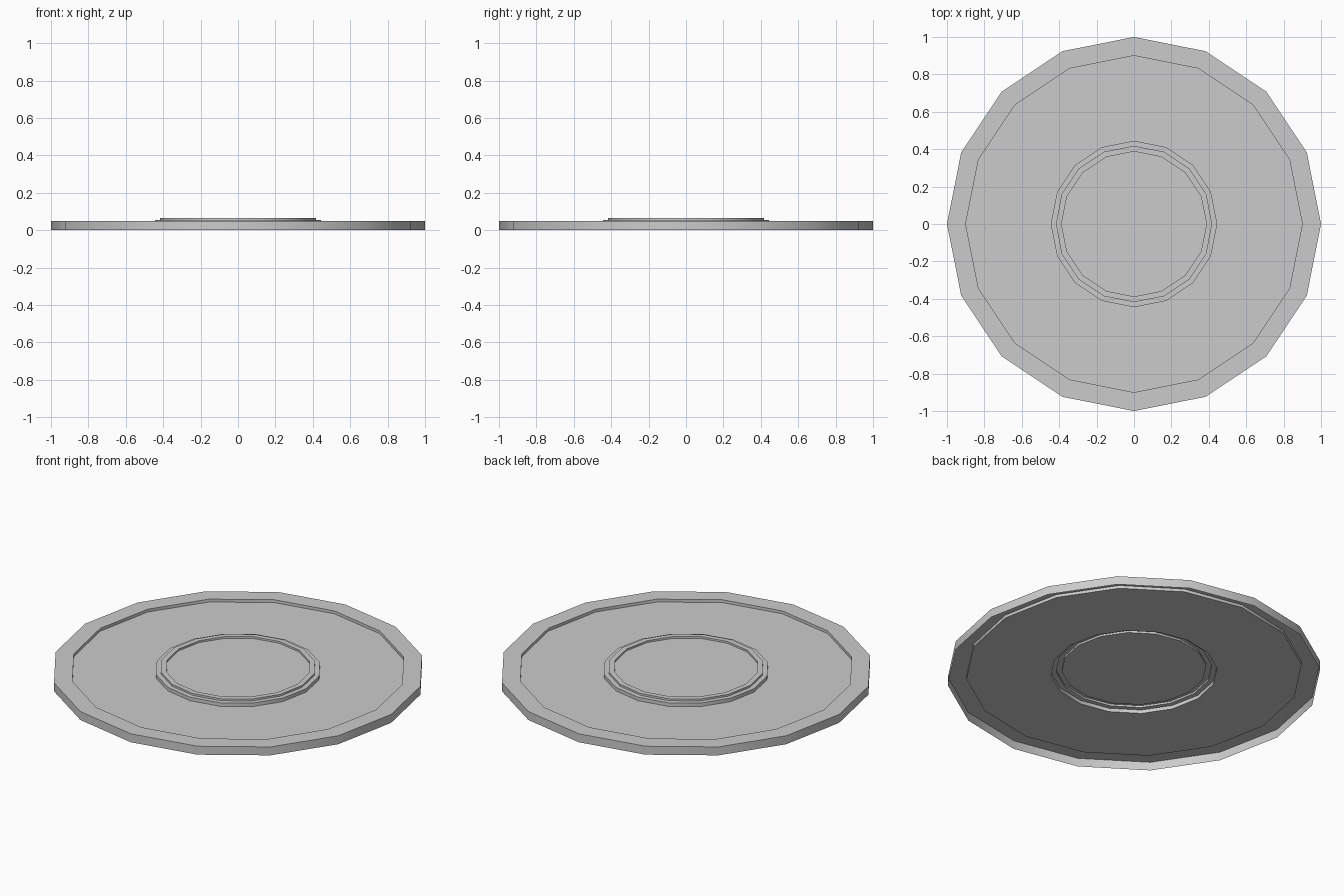
import bpy
import bmesh
from math import cos, sin, pi, radians

cube = bpy.data.objects.get("Cube")
if cube:
    bpy.data.objects.remove(cube, do_unlink=True)

SIDES = 16

# Single grey material
grey = bpy.data.materials.new("light_grey")
grey.use_nodes = True
colour = (0.6, 0.6, 0.6, 1)
grey.diffuse_color = colour
grey.node_tree.nodes["Principled BSDF"].inputs["Base Color"].default_value = colour


def lathe_sheet(name, profile):
    """Turn a (radius, height) profile into an open sheet closed by a centre disc."""
    bm = bmesh.new()
    rings = []
    for r, z in profile:
        angles = [2 * pi * i / SIDES for i in range(SIDES)]
        rings.append([bm.verts.new((r * cos(a), r * sin(a), z)) for a in angles])
    for low, high in zip(rings, rings[1:]):
        for i in range(SIDES):
            j = (i + 1) % SIDES
            bm.faces.new((low[i], low[j], high[j], high[i]))
    bm.faces.new(rings[-1])
    mesh = bpy.data.meshes.new(name)
    bm.to_mesh(mesh)
    bm.free()
    mesh.materials.append(grey)
    obj = bpy.data.objects.new(name, mesh)
    bpy.context.collection.objects.link(obj)
    bpy.ops.object.select_all(action="DESELECT")
    obj.select_set(True)
    bpy.context.view_layer.objects.active = obj
    bpy.ops.object.shade_smooth_by_angle(angle=radians(30))
    return obj


# Pressed plate: outer skirt, raised rim, sunken floor, stepped centre ring, centre disc
lathe_sheet("round_plate", [
    (1.0, 0), (1.0, 0.05),
    (0.9, 0.05), (0.9, 0.033),
    (0.445, 0.033), (0.445, 0.054),
    (0.418, 0.054), (0.418, 0.065),
    (0.388, 0.065), (0.388, 0.054),
])
